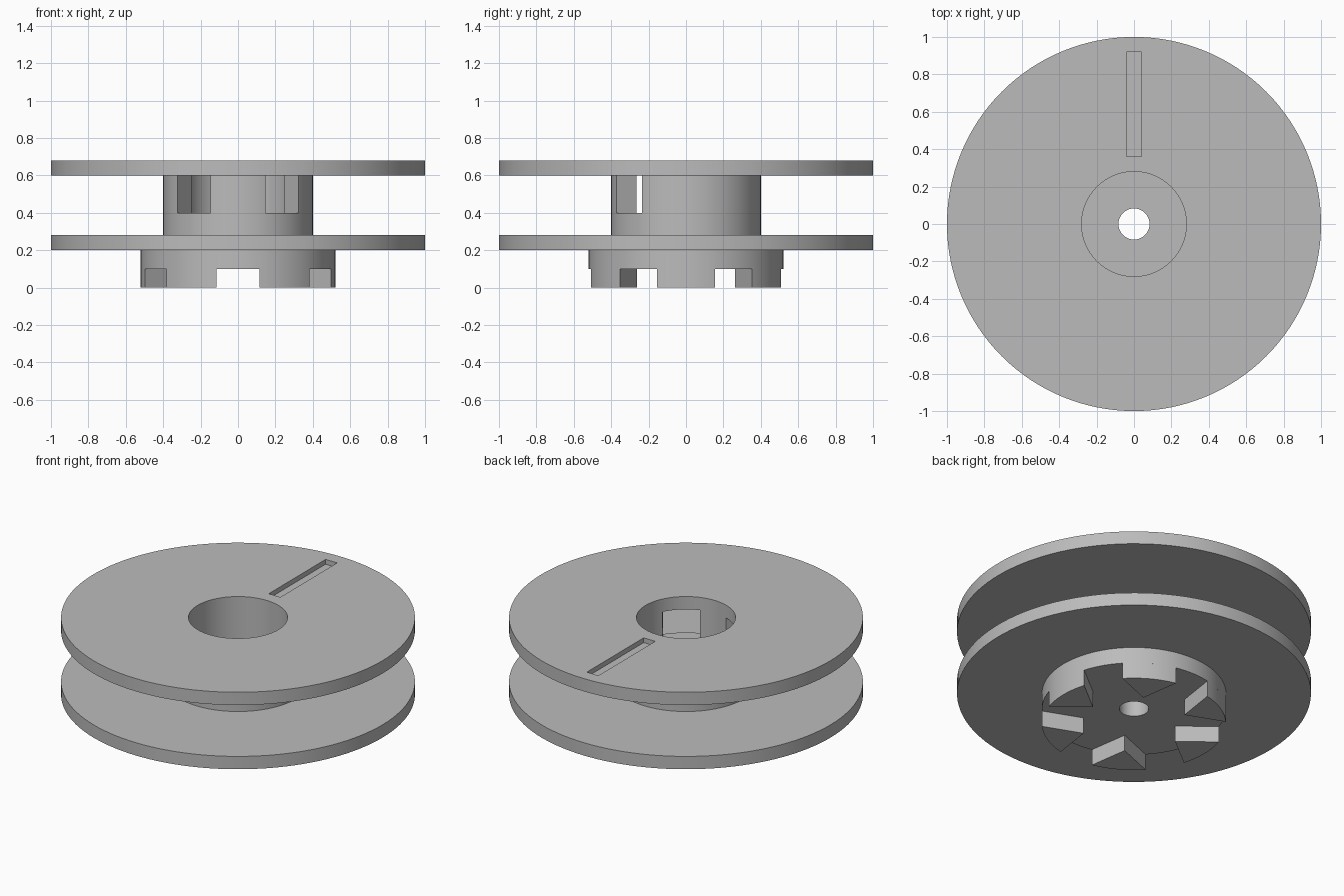
import bpy, bmesh, math

cube = bpy.data.objects.get("Cube")
if cube:
    bpy.data.objects.remove(cube, do_unlink=True)

grey = bpy.data.materials.new("plain grey")
grey.use_nodes = True
grey.diffuse_color = (0.5, 0.5, 0.5, 1)
grey.node_tree.nodes["Principled BSDF"].inputs["Base Color"].default_value = (0.5, 0.5, 0.5, 1)


def finish(name, bm):
    bmesh.ops.recalc_face_normals(bm, faces=bm.faces)
    mesh = bpy.data.meshes.new(name)
    bm.to_mesh(mesh)
    bm.free()
    mesh.materials.append(grey)
    obj = bpy.data.objects.new(name, mesh)
    bpy.context.collection.objects.link(obj)
    return obj


def lathe(name, profile, steps=128):
    """Turn a closed (radius, height) outline around the z axis."""
    bm = bmesh.new()
    rings = []
    for i in range(steps):
        a = math.tau * i / steps
        rings.append([bm.verts.new((r * math.cos(a), r * math.sin(a), z)) for r, z in profile])
    n = len(profile)
    for i in range(steps):
        p, q = rings[i], rings[(i + 1) % steps]
        for j in range(n):
            k = (j + 1) % n
            bm.faces.new((p[j], q[j], q[k], p[k]))
    return finish(name, bm)


def prism(name, outline, z0, z1):
    """Extrude a flat outline from z0 to z1."""
    bm = bmesh.new()
    low = [bm.verts.new((x, y, z0)) for x, y in outline]
    high = [bm.verts.new((x, y, z1)) for x, y in outline]
    bm.faces.new(low)
    bm.faces.new(high)
    for i in range(len(low)):
        k = (i + 1) % len(low)
        bm.faces.new((low[i], low[k], high[k], high[i]))
    return finish(name, bm)


def cut(target, cutter):
    cutter.hide_render = True
    mod = target.modifiers.new("cut", "BOOLEAN")
    mod.operation = "DIFFERENCE"
    mod.solver = "EXACT"
    mod.object = cutter
    bpy.context.view_layer.objects.active = target
    bpy.ops.object.modifier_apply(modifier=mod.name)
    bpy.data.objects.remove(cutter, do_unlink=True)


def smooth(obj):
    bpy.ops.object.select_all(action="DESELECT")
    obj.select_set(True)
    bpy.context.view_layer.objects.active = obj
    bpy.ops.object.shade_smooth_by_angle(angle=math.radians(30))


# Spool: base, two flanges, hub, wide bore and small axle hole
spool = lathe("spool_body", [
    (0.083, 0.1), (0.52, 0.1), (0.52, 0.2), (1, 0.2), (1, 0.28), (0.4, 0.28),
    (0.4, 0.6), (1, 0.6), (1, 0.68), (0.28, 0.68), (0.28, 0.2), (0.083, 0.2)])

# Shallow marker groove in the top flange
cut(spool, prism("groove_cutter", [(-0.04, 0.36), (0.04, 0.36), (0.04, 0.92), (-0.04, 0.92)], 0.65, 0.8))

# Two windows through the front of the hub wall
for side in (-1, 1):
    window = [(0.218, -0.08), (0.366, -0.295), (0.175, -0.422), (0.063, -0.215)]
    cut(spool, prism("window_cutter", [(side * x, y) for x, y in window], 0.4, 0.6))
smooth(spool)

# Six wedge-shaped drive teeth under the base
half = math.radians(17.2)
for i in range(6):
    a = i * math.pi / 3
    outline = [(0.303 * math.cos(a), 0.303 * math.sin(a))]
    for j in range(13):
        t = a - half + 2 * half * j / 12
        outline.append((0.52 * math.cos(t), 0.52 * math.sin(t)))
    smooth(prism(f"drive_tooth_{i + 1}", outline, 0, 0.1))
